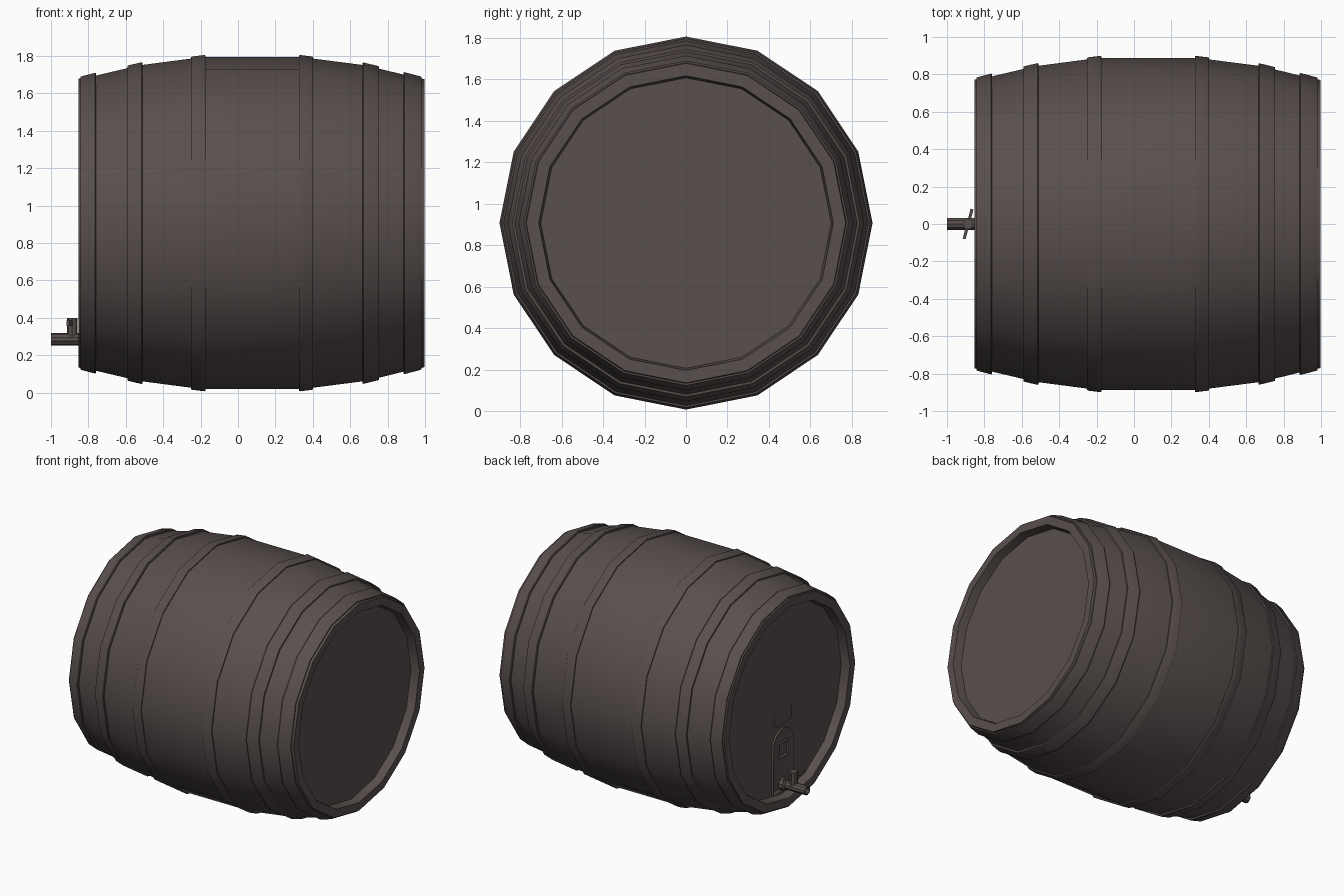
import bpy, bmesh, math
from mathutils import Vector, Matrix

if "Cube" in bpy.data.objects:
    bpy.data.objects.remove(bpy.data.objects["Cube"])

CZ = 0.906          # height of the barrel axis
HEAD = -0.79        # plane of the recessed head that carries the tap

mat = bpy.data.materials.new("dark brown wood")
mat.diffuse_color = (0.100, 0.080, 0.077, 1)
mat.use_nodes = True
mat.node_tree.nodes["Principled BSDF"].inputs["Base Color"].default_value = mat.diffuse_color


def finish(name, bm):
    bmesh.ops.recalc_face_normals(bm, faces=bm.faces[:])
    for f in bm.faces:
        f.smooth = True
    me = bpy.data.meshes.new(name)
    bm.to_mesh(me)
    bm.free()
    me.set_sharp_from_angle(angle=math.radians(28))
    me.materials.append(mat)
    ob = bpy.data.objects.new(name, me)
    bpy.context.collection.objects.link(ob)
    return ob


def lathe(name, profile, z=CZ, sides=16, closed=False):
    """Revolve (x, radius) points round an axis along x."""
    bm = bmesh.new()
    rings = []
    for x, r in profile:
        rings.append([bm.verts.new((x, r * math.sin(k * math.tau / sides),
                                    z + r * math.cos(k * math.tau / sides)))
                      for k in range(sides)])
    pairs = list(zip(rings, rings[1:]))
    if closed:
        pairs.append((rings[-1], rings[0]))
    else:
        bm.faces.new(rings[0])
        bm.faces.new(rings[-1])
    for a, b in pairs:
        for k in range(sides):
            n = (k + 1) % sides
            bm.faces.new((a[k], a[n], b[n], b[k]))
    return finish(name, bm)


def plate(name, outline, x0, x1, inset=0.0, depth=0.0):
    """Extrude a (y, z) outline along x, with an optional sunk front panel."""
    bm = bmesh.new()
    back = [bm.verts.new((x0, y, z)) for y, z in outline]
    front = [bm.verts.new((x1, y, z)) for y, z in outline]
    n = len(outline)
    bm.faces.new(back)
    face = bm.faces.new(front)
    for i in range(n):
        j = (i + 1) % n
        bm.faces.new((back[i], back[j], front[j], front[i]))
    bmesh.ops.recalc_face_normals(bm, faces=bm.faces[:])
    if inset:
        bmesh.ops.inset_region(bm, faces=[face], thickness=inset, depth=-depth)
    return finish(name, bm)


def rect(hw, z0, z1):
    return [(-hw, z0), (hw, z0), (hw, z1), (-hw, z1)]


# Staves with both recessed heads
lathe("barrel_body", [
    (HEAD, 0.70), (-0.853, 0.71), (-0.853, 0.772), (-0.76, 0.789),
    (-0.59, 0.829), (-0.51, 0.846), (-0.25, 0.880), (-0.174, 0.888),
    (0.325, 0.888), (0.40, 0.880), (0.665, 0.846), (0.755, 0.826),
    (0.885, 0.794), (0.997, 0.770), (0.997, 0.71), (0.935, 0.70)])

# Hoops: start, end, outer radius at each edge
hoops = [(-0.843, -0.758, 0.785, 0.804), (-0.59, -0.51, 0.844, 0.860),
         (-0.25, -0.174, 0.891, 0.899), (0.325, 0.402, 0.899, 0.891),
         (0.665, 0.755, 0.859, 0.840), (0.885, 0.980, 0.807, 0.785)]
for i, (a, b, ra, rb) in enumerate(hoops):
    lathe(f"hoop_{i + 1}", [(a, ra - 0.03), (a, ra - 0.003), (a + 0.006, ra),
                            (b - 0.006, rb), (b, rb - 0.003), (b, rb - 0.03)],
          closed=True)

# Arched plate behind the tap, sign above it and small catch
arch = [(-0.12, 0.235), (0.12, 0.235)]
arch += [(0.12 * math.cos(t * math.pi / 8), 0.58 + 0.12 * math.sin(t * math.pi / 8))
         for t in range(9)]
plate("arched_plate", arch, HEAD + 0.005, HEAD - 0.015, 0.025, 0.01)
plate("sign_plate", rect(0.10, 0.735, 0.835), HEAD + 0.005, HEAD - 0.012)
plate("catch_plate", rect(0.055, 0.49, 0.60), HEAD + 0.005, HEAD - 0.02, 0.018, 0.01)

# Tap: collar and spout
lathe("tap_spout", [(HEAD, 0.048), (-0.825, 0.048), (-0.835, 0.033), (-0.98, 0.033),
                    (-1.0, 0.033), (-1.0, 0.024), (-0.96, 0.022)], z=0.285, sides=10)

# Tap stem
bm = bmesh.new()
bmesh.ops.create_cone(bm, cap_ends=True, segments=8, radius1=0.028, radius2=0.028,
                      depth=0.11, matrix=Matrix.Translation((-0.887, 0, 0.345)))
finish("tap_stem", bm)

# Thin turning bar through the stem
bm = bmesh.new()
bmesh.ops.create_cube(bm, size=1, matrix=Matrix.Translation((-0.887, 0, 0.37))
                      @ Matrix.Rotation(math.radians(-15), 4, 'Z')
                      @ Matrix.Diagonal((0.016, 0.165, 0.03, 1)))
finish("tap_handle", bm)
